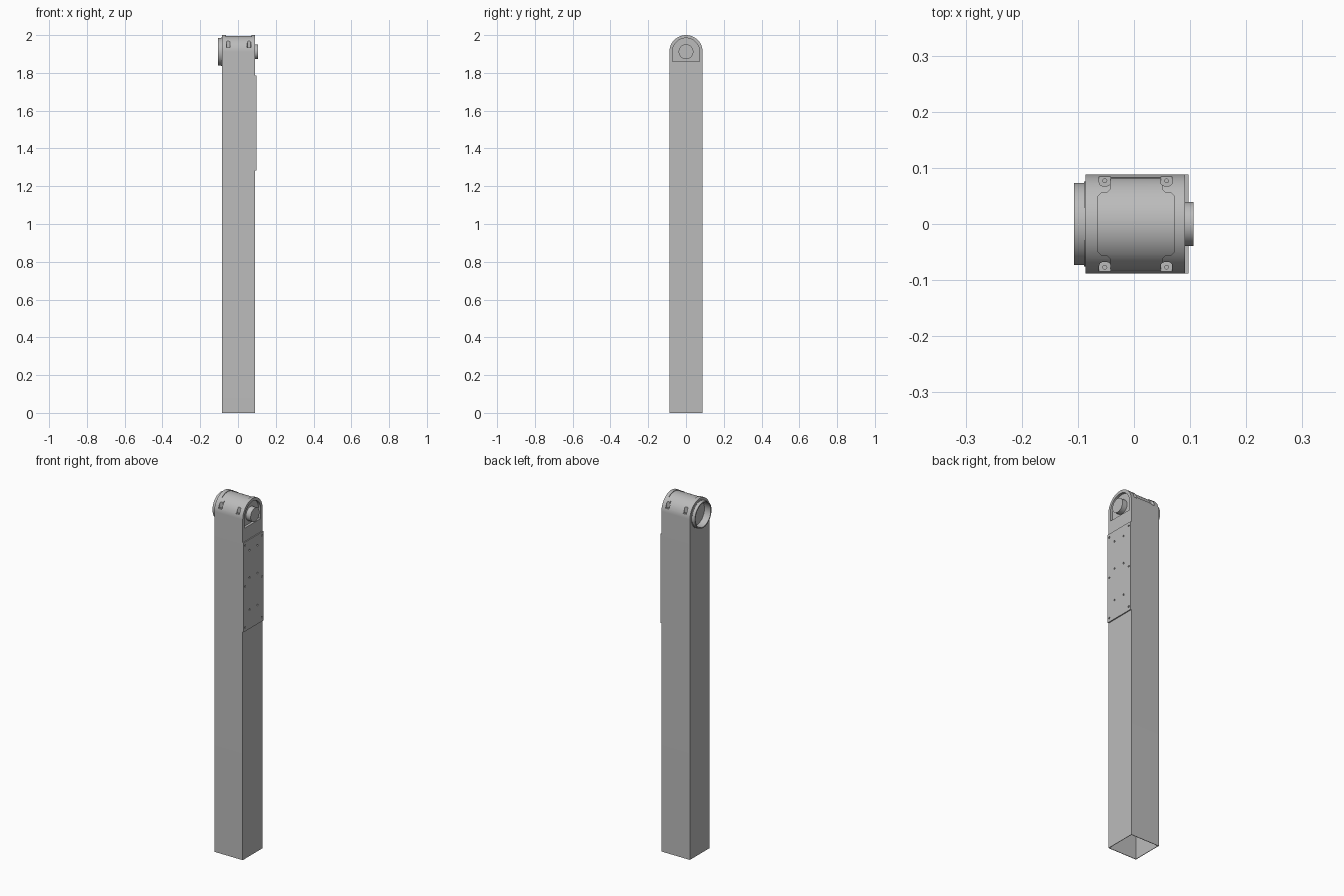
import bpy, bmesh, math
from mathutils import Matrix, Vector

cube = bpy.data.objects.get("Cube")
if cube:
    bpy.data.objects.remove(cube, do_unlink=True)

X0, X1 = -0.086, 0.091      # side walls of the post
R, ZC = 0.088, 1.912        # rounded head radius and axle height

metal = bpy.data.materials.new("grey_metal")
metal.use_nodes = True
GREY = (0.5, 0.5, 0.5, 1)
metal.diffuse_color = GREY
metal.node_tree.nodes["Principled BSDF"].inputs["Base Color"].default_value = GREY


def finish(name, bm):
    bmesh.ops.recalc_face_normals(bm, faces=bm.faces)
    me = bpy.data.meshes.new(name)
    bm.to_mesh(me)
    bm.free()
    me.materials.append(metal)
    ob = bpy.data.objects.new(name, me)
    bpy.context.collection.objects.link(ob)
    return ob


def prism(name, points, direction):
    """Extrude a closed outline of 3D points."""
    bm = bmesh.new()
    face = bm.faces.new([bm.verts.new(p) for p in points])
    ext = bmesh.ops.extrude_face_region(bm, geom=[face])
    verts = [v for v in ext["geom"] if isinstance(v, bmesh.types.BMVert)]
    bmesh.ops.translate(bm, verts=verts, vec=Vector(direction))
    return finish(name, bm)


def box(name, lo, hi):
    pts = [(lo[0], lo[1]), (hi[0], lo[1]), (hi[0], hi[1]), (lo[0], hi[1])]
    return prism(name, [(x, y, lo[2]) for x, y in pts], (0, 0, hi[2] - lo[2]))


def arch(name, x0, x1, radius, bottom, seg=48):
    """Round-topped outline in the side plane, extruded along x."""
    pts = [(x0, radius * math.cos(math.pi * i / seg),
            ZC + radius * math.sin(math.pi * i / seg)) for i in range(seg + 1)]
    pts += [(x0, -radius, bottom), (x0, radius, bottom)]
    return prism(name, pts, (x1 - x0, 0, 0))


def cylinder(name, center, radius, length, axis="X", seg=64):
    bm = bmesh.new()
    m = Matrix.Translation(center)
    if axis == "X":
        m = m @ Matrix.Rotation(math.pi / 2, 4, "Y")
    bmesh.ops.create_cone(bm, cap_ends=True, segments=seg, radius1=radius,
                          radius2=radius, depth=length, matrix=m)
    return finish(name, bm)


def bevel(ob, width, vertical=False):
    """Round all edges, or only the upright ones."""
    bm = bmesh.new()
    bm.from_mesh(ob.data)
    edges = [e for e in bm.edges if not vertical or
             abs(e.verts[0].co.z - e.verts[1].co.z) > 0.01]
    bmesh.ops.bevel(bm, geom=edges, offset=width, segments=4, profile=0.5,
                    affect="EDGES")
    bm.to_mesh(ob.data)
    bm.free()


def cut(target, cutters):
    for c in cutters:
        mod = target.modifiers.new("cut", "BOOLEAN")
        mod.operation, mod.solver, mod.object = "DIFFERENCE", "EXACT", c
    bpy.context.view_layer.update()
    deps = bpy.context.evaluated_depsgraph_get()
    me = bpy.data.meshes.new_from_object(target.evaluated_get(deps))
    target.modifiers.clear()
    target.data = me
    for c in cutters:
        bpy.data.objects.remove(c, do_unlink=True)


# Hollow post with rounded head
post = arch("post", X0, X1, R, 0)
cutters = [box("post_cavity", (X0 + .003, -R + .003, -.1), (X1 - .003, R - .003, 1.82))]

# Shallow cross-shaped recess that follows the rounded head
quarter = [(.068, .05), (.062, .056), (.052, .056), (.046, .062), (.046, .083)]
outline = quarter + [(-x, y) for x, y in reversed(quarter)]
outline += [(-x, -y) for x, y in outline]
recess = prism("head_recess", [(x + .004, y, 1.936) for x, y in outline], (0, 0, .2))
cut(recess, [cylinder("recess_floor", (0, 0, ZC), .0845, .4, seg=96)])
cutters.append(recess)

# Screw notches at the four corners of the head
for x in (-.052, .058):
    for s in (-1, 1):
        ys = sorted((s * .068, s * .12))
        notch = box("notch", (x - .01, ys[0], 1.935), (x + .01, ys[1], 2.1))
        bevel(notch, .006, vertical=True)
        cutters.append(notch)
        cutters.append(cylinder("screw_hole", (x, s * .077, 1.935), .0035, .02, "Z", 16))

# Arched pocket on the left side and round bore on the right
cutters.append(arch("axle_pocket", X1 - .014, X1 + .1, .072, 1.86))
cutters.append(cylinder("bearing_bore", (X0, 0, ZC), .067, .036))
cut(post, cutters)

# Axle boss standing in the pocket
boss = cylinder("axle_boss", ((X1 - .016 + .106) / 2, 0, ZC), .039, .106 - X1 + .016)

# Open bearing ring with a wider base lip
ring = cylinder("bearing_ring", ((X0 - .107) / 2, 0, ZC), .0735, -X0 * -1 + .107)
lip = cylinder("bearing_lip", (X0 - .001, 0, ZC), .076, .004)
for part in (ring, lip):
    cut(part, [cylinder("ring_bore", (X0, 0, ZC), .067, .2)])

# Side plate with screw holes
plate = box("side_plate", (X1, -R, 1.283), (.097, R, 1.785))
holes = []
for y, heights in ((.075, (1.765, 1.535, 1.305)), (.035, (1.725, 1.57, 1.39))):
    for z in heights:
        holes += [cylinder("plate_hole", (.097, s * y, z), .005, .01, seg=16)
                  for s in (-1, 1)]
cut(plate, holes)

# Smooth curves, sharp corners
bpy.ops.object.select_all(action="DESELECT")
for ob in (post, boss, ring, lip, plate):
    ob.select_set(True)
    bpy.context.view_layer.objects.active = ob
bpy.ops.object.shade_smooth_by_angle(angle=math.radians(30))
